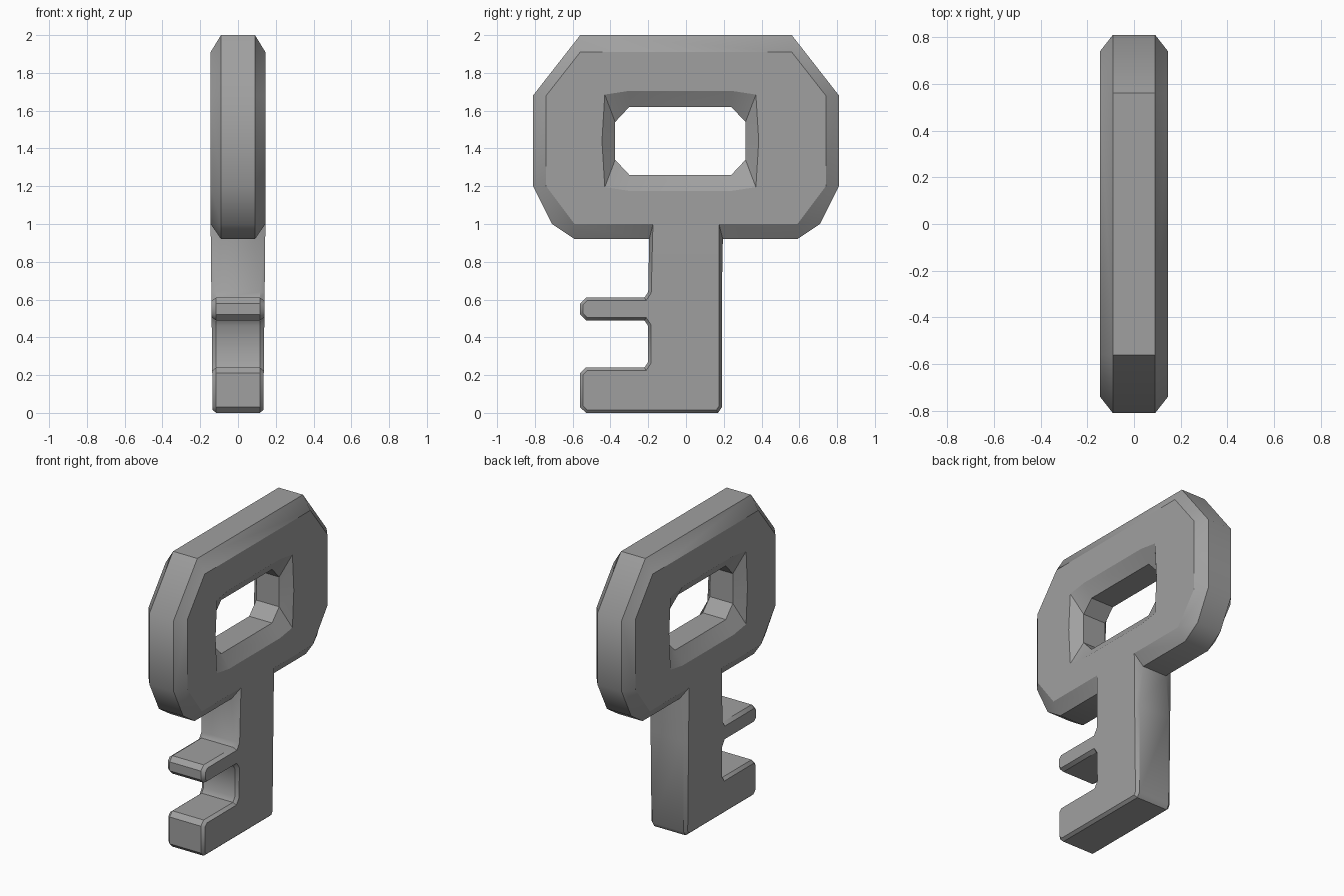
import bpy, bmesh, math
from mathutils import Vector

cube = bpy.data.objects.get("Cube")
if cube:
    bpy.data.objects.remove(cube)

# Dull metal
metal = bpy.data.materials.new("grey_metal")
metal.use_nodes = True
grey = (0.35, 0.35, 0.35, 1)
metal.diffuse_color = grey
metal.node_tree.nodes["Principled BSDF"].inputs["Base Color"].default_value = grey

FACE_X, RIM_X, SHAFT_X, INSET = 0.145, 0.09, 0.116, 0.016

# Shaft and teeth outline (y, z), clockwise from the plain side
shaft = [(0.19, 0.64), (0.19, 0.03), (0.17, 0), (-0.53, 0), (-0.56, 0.03)]
for low, high in ((0.21, 0.46), (0.58, None)):
    shaft += [(-0.56, low), (-0.53, low + 0.03), (-0.22, low + 0.03), (-0.2, low + 0.06)]
    if high:
        shaft += [(-0.2, high), (-0.22, high + 0.03), (-0.53, high + 0.03), (-0.56, high + 0.06)]

# Half of the bow: rim point, then the matching point on the flat face
bow = [((0.195, 0.92), (0.175, 1.0)), ((0.59, 0.92), (0.59, 1.0)),
       ((0.71, 1.0), (0.59, 1.0)), ((0.81, 1.2), (0.74, 1.2)),
       ((0.81, 1.68), (0.74, 1.68)), ((0.56, 2.0), (0.56, 1.91))]


def flip(pair):
    return tuple((-y, z) for y, z in pair)


# Quarter of the hole: lip point, then face point, measured from its centre
quarter = [((0.345, 0.0), (0.415, 0.0)), ((0.345, 0.1), (0.40, 0.245)),
           ((0.27, 0.18), (0.27, 0.265))]
half = quarter + [flip(p) for p in reversed(quarter)]
hole = half + [tuple((y, -z) for y, z in p) for p in reversed(half[1:-1])]
hole = [tuple((y - 0.03, z + 1.44) for y, z in p) for p in hole]


def inset_point(i, loop):
    a, b, c = (Vector(loop[k % len(loop)]) for k in (i - 1, i, i + 1))
    d1, d2 = (b - a).normalized(), (c - b).normalized()
    n1, n2 = Vector((d1.y, -d1.x)), Vector((d2.y, -d2.x))
    return b + (n1 + n2) * INSET / (1 + n1.dot(n2))


bm = bmesh.new()


def new_face(verts):
    verts = list(dict.fromkeys(verts))
    return bm.faces.new(verts)


def strip(a, b):
    for i in range(len(a)):
        j = (i + 1) % len(a)
        new_face([a[i], a[j], b[j], b[i]])


head = [flip(p) for p in bow] + list(reversed(bow))
outline = shaft + [rim for rim, _ in head]
inner_shaft = [inset_point(i, outline) for i in range(len(shaft))]

rims, lips = [], []
for side in (-1, 1):
    cache = {}

    def vert(x, p):
        key = (round(x, 3), round(p[0], 4), round(p[1], 4))
        if key not in cache:
            cache[key] = bm.verts.new((side * x, p[0], p[1]))
        return cache[key]

    # Bevelled outer edge
    rim = [vert(SHAFT_X, p) for p in shaft] + [vert(RIM_X, r) for r, _ in head]
    flat_shaft = [vert(0.134 + 0.011 * p[1], p) for p in inner_shaft]
    flat_head = [vert(FACE_X, f) for _, f in head]
    strip(rim, flat_shaft + flat_head)

    # Bevelled hole
    lip = [vert(0.085, l) for l, _ in hole]
    flat_hole = [vert(FACE_X, f) for _, f in hole]
    strip(lip, flat_hole)

    # Flat faces of shaft and bow
    new_face(flat_shaft + [flat_head[0], flat_head[-1]])
    loops = []
    for loop in (list(dict.fromkeys(flat_head)), flat_hole):
        for i, v in enumerate(loop):
            w = loop[(i + 1) % len(loop)]
            loops.append(bm.edges.get((v, w)) or bm.edges.new((v, w)))
    bmesh.ops.triangle_fill(bm, use_beauty=True, edges=loops, normal=(side, 0, 0))
    rims.append(rim)
    lips.append(lip)

# Side walls of the key and of the hole
strip(*rims)
strip(*lips)
bmesh.ops.recalc_face_normals(bm, faces=bm.faces)

# Smooth rounded corners, keep bevel edges sharp
for face in bm.faces:
    face.smooth = True
for edge in bm.edges:
    across = edge.verts[1].co - edge.verts[0].co
    limit = 40 if abs(across.normalized().x) > 0.5 else 25
    edge.smooth = edge.calc_face_angle(0) < math.radians(limit)

mesh = bpy.data.meshes.new("key")
bm.to_mesh(mesh)
bm.free()
mesh.materials.append(metal)
key = bpy.data.objects.new("key", mesh)
bpy.context.collection.objects.link(key)
